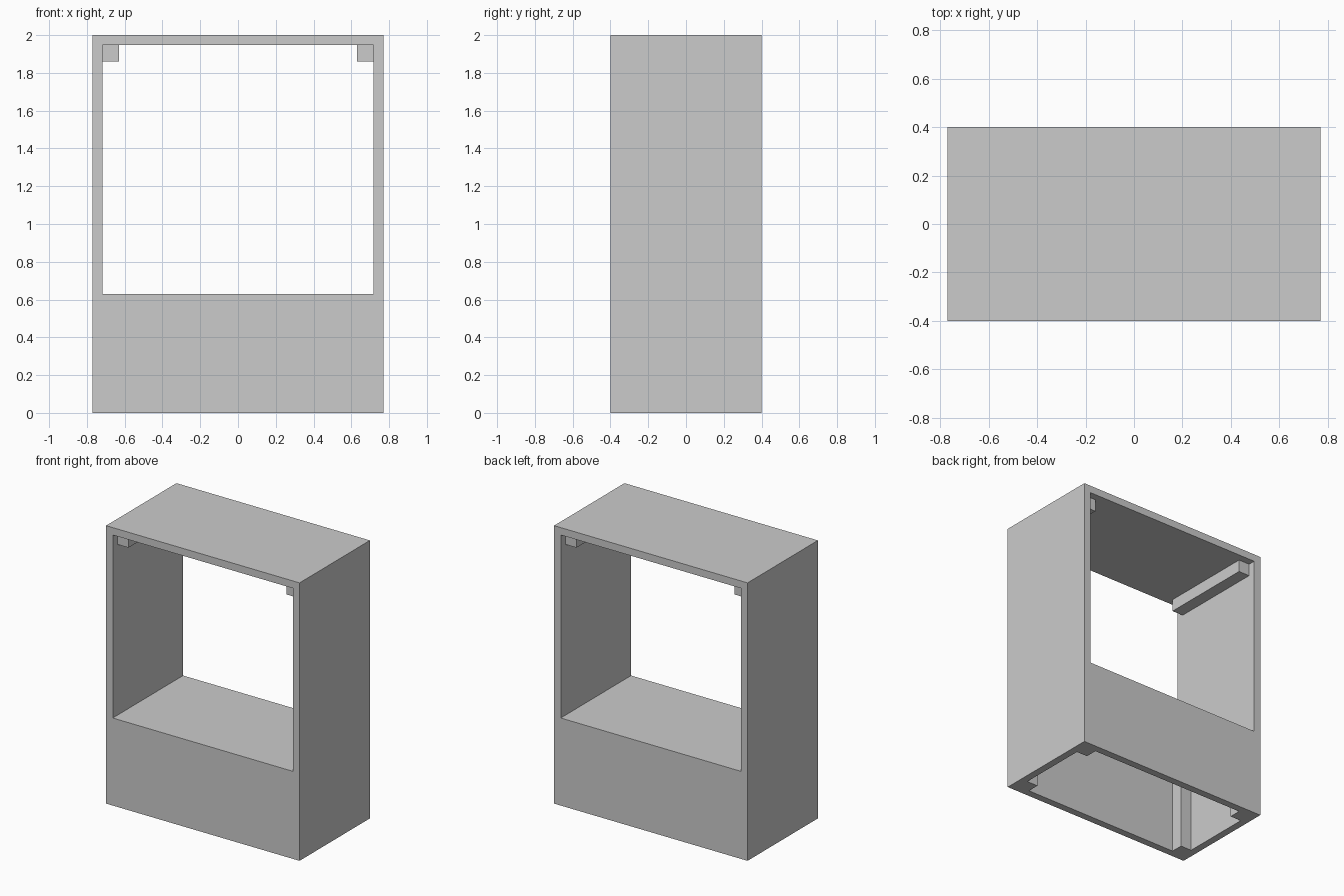
import bpy
import bmesh

cube = bpy.data.objects.get("Cube")
if cube:
    bpy.data.objects.remove(cube, do_unlink=True)

# Overall half sizes, panel thickness and batten section
HALF_W, HALF_D, HEIGHT = 0.77, 0.40, 2.0
WALL, BATTEN = 0.053, 0.088
SHELF_TOP = 0.63
IN_W, IN_D = HALF_W - WALL, HALF_D - WALL
SHELF_UNDER = SHELF_TOP - WALL
CEILING = HEIGHT - WALL

grey = bpy.data.materials.new("light_grey")
grey.use_nodes = True
colour = (0.6, 0.6, 0.6, 1)
grey.diffuse_color = colour
grey.node_tree.nodes["Principled BSDF"].inputs["Base Color"].default_value = colour


def box(name, low, high):
    """Axis-aligned box between two corners."""
    bm = bmesh.new()
    bmesh.ops.create_cube(bm, size=1)
    for v in bm.verts:
        v.co = [a + (b - a) * (c + 0.5) for a, b, c in zip(low, high, v.co)]
    mesh = bpy.data.meshes.new(name)
    bm.to_mesh(mesh)
    bm.free()
    mesh.materials.append(grey)
    obj = bpy.data.objects.new(name, mesh)
    bpy.context.collection.objects.link(obj)
    return obj


def cut(target, cutter):
    """Subtract the cutter, apply the result and discard the cutter."""
    mod = target.modifiers.new("cut", 'BOOLEAN')
    mod.operation = 'DIFFERENCE'
    mod.solver = 'EXACT'
    mod.object = cutter
    bpy.context.view_layer.update()
    graph = bpy.context.evaluated_depsgraph_get()
    mesh = bpy.data.meshes.new_from_object(target.evaluated_get(graph))
    target.modifiers.clear()
    target.data = mesh
    bpy.data.objects.remove(cutter, do_unlink=True)


# Cabinet carcass: open through the upper bay, hollow base open underneath
carcass = box("cabinet_carcass", (-HALF_W, -HALF_D, 0), (HALF_W, HALF_D, HEIGHT))
cut(carcass, box("bay_cutter", (-IN_W, -1, SHELF_TOP), (IN_W, 1, CEILING)))
cut(carcass, box("base_cutter", (-IN_W, -IN_D, -1), (IN_W, IN_D, SHELF_UNDER)))

for side, sx in (("left", 1), ("right", -1)):
    xs = sorted((sx * (IN_W - BATTEN), sx * IN_W))
    # Battens under the ceiling, set back from both open ends
    box(side + "_ceiling_batten", (xs[0], -IN_D, CEILING - BATTEN), (xs[1], IN_D, CEILING))
    # Corner posts inside the hollow base
    for end, sy in (("front", -1), ("back", 1)):
        ys = sorted((sy * (IN_D - BATTEN), sy * IN_D))
        box(f"{end}_{side}_base_post", (xs[0], ys[0], 0), (xs[1], ys[1], SHELF_UNDER))
